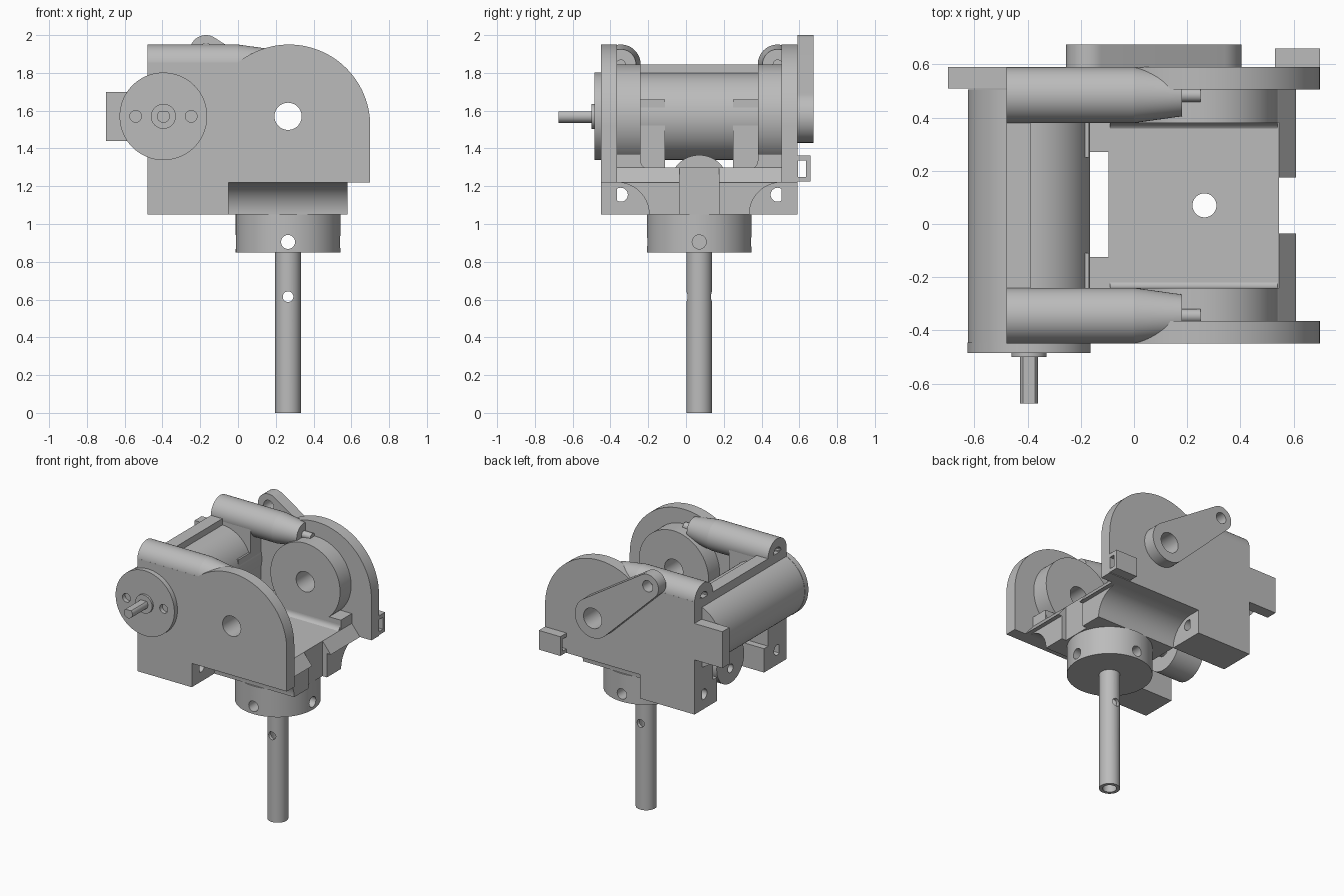
import bpy, bmesh, math
from mathutils import Matrix, Vector

cube = bpy.data.objects.get("Cube")
if cube:
    bpy.data.objects.remove(cube, do_unlink=True)

grey = bpy.data.materials.new("machined_grey")
grey.use_nodes = True
colour = (0.5, 0.5, 0.5, 1)
grey.diffuse_color = colour
grey.node_tree.nodes["Principled BSDF"].inputs["Base Color"].default_value = colour

TURN = {"x": Matrix.Rotation(math.pi / 2, 4, "Y"),
        "y": Matrix.Rotation(-math.pi / 2, 4, "X"),
        "z": Matrix.Identity(4)}


def finish(name, bm):
    bmesh.ops.recalc_face_normals(bm, faces=bm.faces)
    mesh = bpy.data.meshes.new(name)
    bm.to_mesh(mesh)
    bm.free()
    mesh.materials.append(grey)
    obj = bpy.data.objects.new(name, mesh)
    bpy.context.collection.objects.link(obj)
    return obj


def box(name, x, y, z):
    bm = bmesh.new()
    bmesh.ops.create_cube(bm, size=1)
    for v in bm.verts:
        v.co = Vector([a + (b - a) * (c + 0.5) for (a, b), c in zip((x, y, z), v.co)])
    return finish(name, bm)


def rod(name, axis, start, end, centre, r, r_end=None, sides=64):
    """Cylinder along an axis; centre gives the two other coordinates in order."""
    bm = bmesh.new()
    bmesh.ops.create_cone(bm, cap_ends=True, segments=sides, radius1=r,
                          radius2=r if r_end is None else r_end, depth=end - start)
    place = list(centre)
    place.insert("xyz".index(axis), (start + end) / 2)
    bmesh.ops.transform(bm, verts=bm.verts, matrix=Matrix.Translation(place) @ TURN[axis])
    return finish(name, bm)


def extrude(name, axis, points, start, end):
    """Extrude a 2D outline along x or y."""
    bm = bmesh.new()
    at = (lambda a, b: (start, a, b)) if axis == "x" else (lambda a, b: (a, start, b))
    face = bm.faces.new([bm.verts.new(at(a, b)) for a, b in points])
    out = bmesh.ops.extrude_face_region(bm, geom=[face])
    step = Vector((end - start, 0, 0) if axis == "x" else (0, end - start, 0))
    bmesh.ops.translate(bm, vec=step, verts=[v for v in out["geom"] if isinstance(v, bmesh.types.BMVert)])
    return finish(name, bm)


def arc(centre, r, a0, a1, n=24):
    angles = [math.radians(a0 + (a1 - a0) * i / n) for i in range(n + 1)]
    return [(centre[0] + r * math.cos(a), centre[1] + r * math.sin(a)) for a in angles]


def cut(obj, *cutters):
    for c in cutters:
        c.hide_render = True
        mod = obj.modifiers.new("cut", "BOOLEAN")
        mod.operation, mod.solver, mod.object = "DIFFERENCE", "EXACT", c
    bpy.context.view_layer.update()
    done = bpy.data.meshes.new_from_object(obj.evaluated_get(bpy.context.evaluated_depsgraph_get()))
    obj.modifiers.clear()
    obj.data = done
    for c in cutters:
        bpy.data.objects.remove(c, do_unlink=True)
    return obj


AX, AZ = 0.265, 1.57      # output axle
MX = -0.395               # drive motor axis
CY = 0.07                 # middle plane between the side plates


def axle_bore(r=0.072):
    return rod("bore", "y", -1, 1, (AX, AZ), r)


# Side plates with rounded shoulder and a lower foot
outline = [(-0.48, 1.05), (-0.05, 1.05), (-0.05, 1.22), (0.70, 1.22)]
outline += arc((0.27, 1.52), 0.43, 0, 129, 40) + [(-0.48, 1.854)]
for name, y0, y1 in (("front_side_plate", -0.45, -0.365), ("back_side_plate", 0.505, 0.59)):
    cut(extrude(name, "y", outline, y0, y1), axle_bore())
box("back_plate_tab", (-0.70, -0.47), (0.51, 0.59), (1.44, 1.70))

# Parts repeated on each side
for side, s in (("front", -1), ("back", 1)):
    def ys(a, b):
        return tuple(sorted((CY + s * a, CY + s * b)))
    mid = CY + s * 0.415
    # Bearing drum and the web below it
    cut(rod(side + "_bearing_drum", "y", *ys(0.31, 0.44), (AX, AZ), 0.275, sides=96), axle_bore())
    web = box(side + "_drum_web", (-0.18, 0.545), ys(0.311, 0.44), (1.22, 1.37))
    # Floor fillet running along the drum
    inner = CY + s * 0.315
    c = (inner - s * 0.045, 1.335)
    a0, a1 = (0, -90) if s > 0 else (180, 270)
    extrude(side + "_floor_fillet", "x", [(inner, 1.29)] + arc(c, 0.04, a0, a1, 10), -0.09, 0.54)
    # Mounting foot with cross bore
    cut(box(side + "_mounting_foot", (-0.48, -0.05), ys(0.265, 0.519), (1.05, 1.22)),
        rod("bore", "x", -1, 1, (mid, 1.155), 0.037))
    # Upper tube, tapering nose and screw tip
    cut(rod(side + "_upper_tube", "x", -0.48, 0.0, (mid, 1.845), 0.105),
        rod("bore", "x", -0.6, -0.2, (mid, 1.845), 0.042))
    rod(side + "_tube_nose", "x", 0.0, 0.18, (mid, 1.845), 0.105, 0.08)
    rod(side + "_screw_tip", "x", 0.15, 0.25, (mid, 1.845), 0.026, sides=24)
    # Motor cradle and retaining lip
    box(side + "_motor_cradle", (-0.48, -0.17), ys(0.312, 0.44), (1.22, 1.845))
    box(side + "_cradle_lip", (-0.205, -0.17), ys(0.18, 0.315), (1.30, 1.66))
    # Sloping front ledge
    extrude(side + "_sloping_ledge", "y", [(0.52, 1.22), (0.61, 1.22), (0.545, 1.30), (0.52, 1.30)],
            *ys(0.105, 0.438))
box("cradle_bar", (-0.48, -0.39), (-0.36, 0.51), (1.76, 1.845))

# Floor between the drums, with motor slot, shaft bore and scooped edge
floor = box("floor", (-0.17, 0.545), (-0.37, 0.51), (1.22, 1.30))
cut(floor, box("slot", (-0.3, -0.095), (-0.125, 0.27), (1, 2)),
    rod("bore", "z", 0.5, 2, (AX, CY), 0.045))

# Base block flaring out to the plates in concave curves
flare = arc((0.505, 1.05), 0.17, 90, 180) + arc((-0.365, 1.05), 0.17, 0, 90)
cut(extrude("base_block", "x", flare, -0.05, 0.58),
    rod("bore", "z", 0.5, 2, (AX, CY), 0.045),
    box("notch", (0.545, 0.7), (-0.035, 0.175), (1, 1.4)))

# Collar with radial set screw holes, and the hollow shaft
cut(rod("collar", "z", 0.85, 1.05, (AX, CY), 0.277, sides=96),
    rod("bore", "z", 0.5, 2, (AX, CY), 0.045),
    rod("bore", "y", -1, 1, (AX, 0.905), 0.037),
    rod("bore", "x", 0.42, 1, (CY, 0.905), 0.037),
    rod("bore", "x", -1, 0.1, (CY, 0.905), 0.037))
cut(rod("hollow_shaft", "z", 0, 0.87, (AX, CY), 0.068),
    rod("bore", "z", -0.5, 2, (AX, CY), 0.045),
    rod("bore", "y", -1, 1, (AX, 0.615), 0.028),
    rod("bore", "y", -1, 1, (AX, 0.905), 0.037))

# Drive motor with end cap, boss and flatted spindle
rod("motor_body", "y", -0.45, 0.505, (MX, AZ), 0.23, sides=96)
cut(rod("motor_end_cap", "y", -0.485, -0.445, (MX, AZ), 0.232, sides=96),
    *[rod("bore", "y", -0.6, -0.455, (MX + dx, AZ), 0.031, sides=32) for dx in (-0.147, 0.147)])
rod("motor_boss", "y", -0.50, -0.48, (MX, AZ), 0.066)
cut(rod("motor_spindle", "y", -0.675, -0.49, (MX, AZ), 0.034, sides=32),
    box("flat", (-0.5, -0.3), (-0.8, -0.495), (AZ + 0.025, 1.7)))

# Small lower motor hung between the feet
cut(rod("lower_motor", "x", -0.40, -0.19, (CY, 1.21), 0.155),
    rod("bore", "x", -0.5, -0.36, (CY, 1.16), 0.03, sides=32))
rod("lower_motor_boss", "x", -0.20, -0.17, (CY, 1.21), 0.052)

# Crank arm on the back: hull of a large and a small round end
big, small = Vector((AX, AZ)), Vector((-0.17, 1.915))
d = small - big
lean = math.degrees(math.atan2(d.y, d.x))
spread = math.degrees(math.acos((0.14 - 0.085) / d.length))
arm = arc(big, 0.14, lean + spread, lean + 360 - spread, 40) + arc(small, 0.085, lean - spread, lean + spread)
cut(extrude("crank_arm", "y", arm, 0.589, 0.675), axle_bore(),
    rod("bore", "y", 0.5, 1, small, 0.04, sides=32))

# Cable loop on the back plate
cut(box("cable_loop", (0.53, 0.70), (0.585, 0.66), (1.225, 1.362)),
    box("opening", (0.4, 0.8), (0.592, 0.635), (1.25, 1.335)))

# Smooth round surfaces, keep sharp edges
bpy.ops.object.select_all(action="DESELECT")
for obj in bpy.context.scene.objects:
    if obj.type == "MESH" and obj.data.materials and obj.data.materials[0] == grey:
        obj.select_set(True)
        bpy.context.view_layer.objects.active = obj
bpy.ops.object.shade_smooth_by_angle(angle=math.radians(30))
